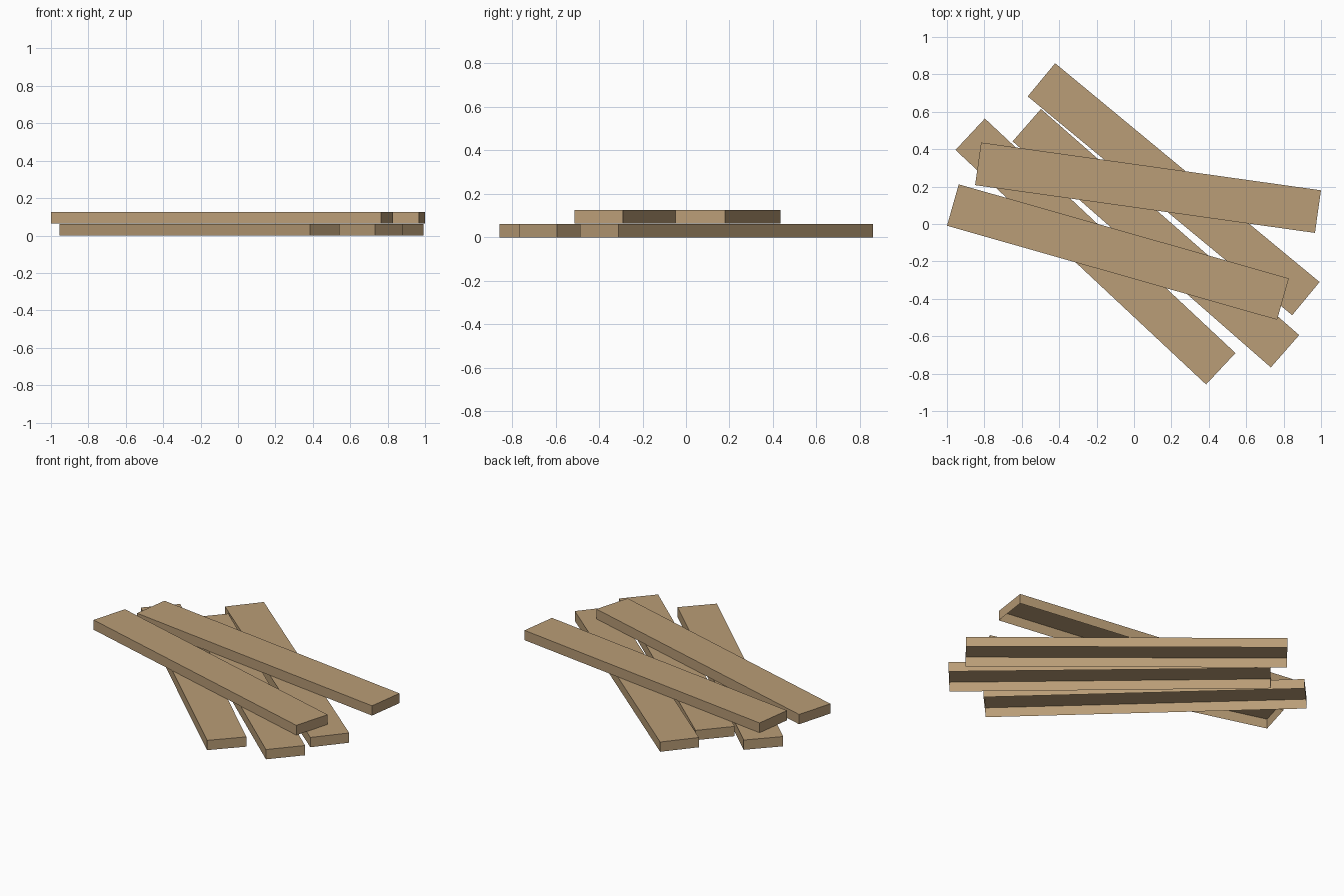
import bpy
import bmesh
import math
from mathutils import Matrix

if "Cube" in bpy.data.objects:
    bpy.data.objects.remove(bpy.data.objects["Cube"], do_unlink=True)

# Plank wood colour
wood = bpy.data.materials.new("light_brown_wood")
wood.use_nodes = True
colour = (0.49, 0.338, 0.184, 1.0)
wood.diffuse_color = colour
bsdf = wood.node_tree.nodes["Principled BSDF"]
bsdf.inputs["Base Color"].default_value = colour

LENGTH, WIDTH, THICK = 1.835, 0.23, 0.0615
UPPER = 0.064


def plank(name, x, y, angle, base):
    """One board with a hollow underside, turned about z, resting at height base."""
    bm = bmesh.new()
    bmesh.ops.create_cube(bm, size=1, matrix=Matrix.Diagonal((LENGTH, WIDTH, THICK, 1)))
    bm.normal_update()
    bottom = [f for f in bm.faces if f.normal.z < -0.5]
    bmesh.ops.delete(bm, geom=bottom, context="FACES")
    mesh = bpy.data.meshes.new(name)
    bm.to_mesh(mesh)
    bm.free()
    mesh.materials.append(wood)
    board = bpy.data.objects.new(name, mesh)
    board.location = (x, y, base + THICK / 2)
    board.rotation_euler.z = math.radians(angle)
    bpy.context.collection.objects.link(board)


# Three boards on the ground
plank("lower_plank_back", 0.212, 0.186, -39.6, 0)
plank("lower_plank_middle", 0.117, -0.076, -41.2, 0)
plank("lower_plank_front", -0.206, -0.147, -43.1, 0)

# Two boards lying across them
plank("upper_plank_back", 0.075, 0.194, -8.0, UPPER)
plank("upper_plank_front", -0.086, -0.150, -15.9, UPPER)
